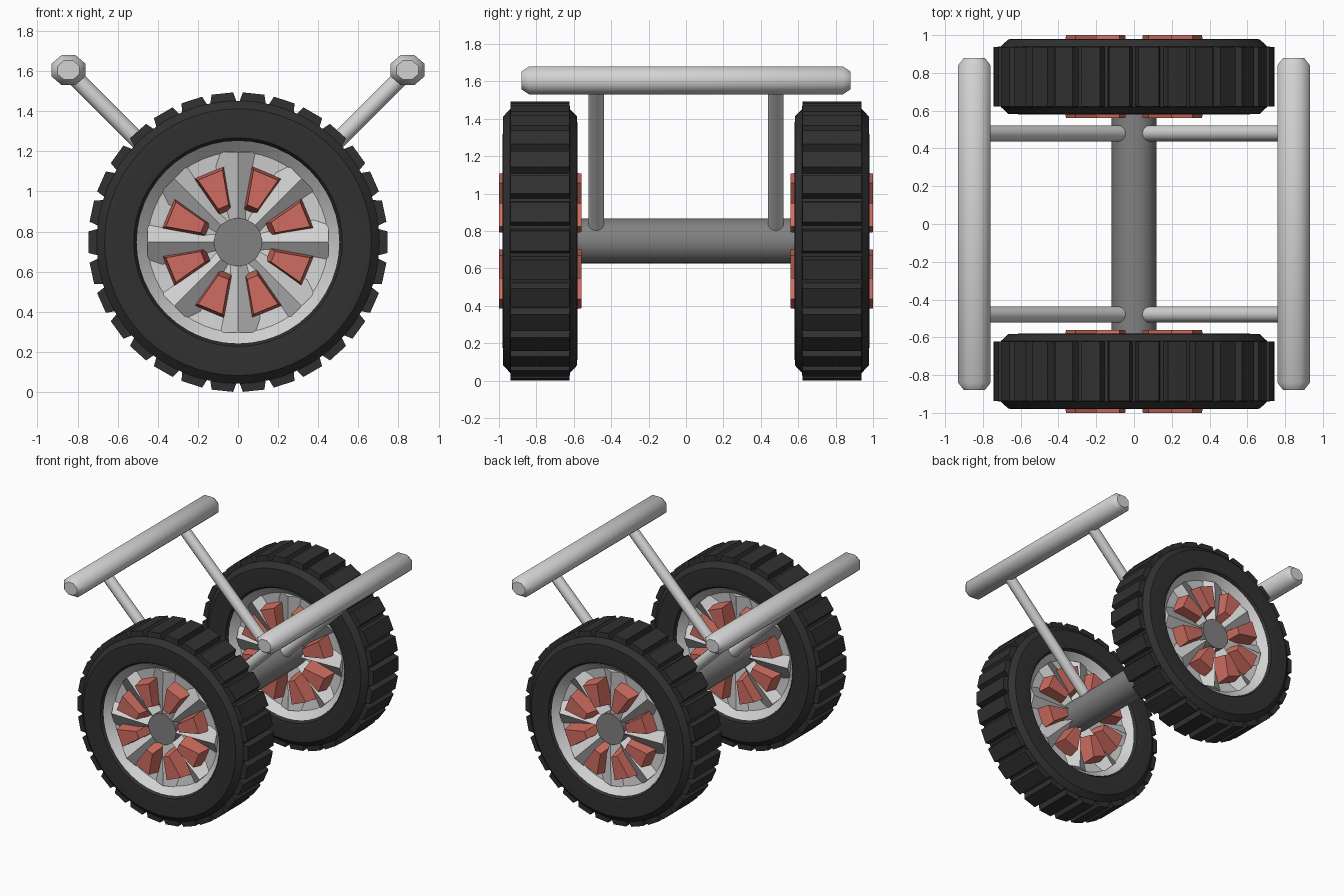
import bpy, bmesh, math
from mathutils import Vector, Matrix

if "Cube" in bpy.data.objects:
    bpy.data.objects.remove(bpy.data.objects["Cube"])

def material(name, rgb):
    m = bpy.data.materials.new(name)
    m.diffuse_color = (*rgb, 1)
    m.use_nodes = True
    m.node_tree.nodes["Principled BSDF"].inputs["Base Color"].default_value = m.diffuse_color
    return m

RUBBER = material("black rubber", (0.03, 0.03, 0.03))
LIGHT = material("light grey metal", (0.65, 0.65, 0.65))
AXLE = material("mid grey metal", (0.22, 0.22, 0.22))
RED = material("muted red", (0.62, 0.15, 0.115))
HUB_Z, WHEEL_Y = 0.747, 0.78

def finish(bm, name, mat, smooth=None):
    bmesh.ops.recalc_face_normals(bm, faces=bm.faces)
    me = bpy.data.meshes.new(name)
    bm.to_mesh(me)
    bm.free()
    me.materials.append(mat)
    ob = bpy.data.objects.new(name, me)
    bpy.context.collection.objects.link(ob)
    if smooth:
        bpy.ops.object.select_all(action='DESELECT')
        ob.select_set(True)
        bpy.context.view_layer.objects.active = ob
        bpy.ops.object.shade_smooth_by_angle(angle=math.radians(smooth))
    return ob

def loft(bm, rings, closed=False):
    """Join rings of points with quads; cap the ends unless closed."""
    vs = [[bm.verts.new(p) for p in r] for r in rings]
    n = len(vs[0])
    for i in range(len(vs) if closed else len(vs) - 1):
        a, b = vs[i], vs[(i + 1) % len(vs)]
        for j in range(n):
            k = (j + 1) % n
            bm.faces.new((a[j], a[k], b[k], b[j]))
    if not closed:
        bm.faces.new(vs[0])
        bm.faces.new(vs[-1])

def circle(r, y, n, cx=0, cz=0, sx=1, sz=1, phase=0.0):
    return [Vector((cx + sx * r * math.cos(phase + math.tau * i / n), y,
                    cz + sz * r * math.sin(phase + math.tau * i / n))) for i in range(n)]

def radial(bm, rings, count, phase, centre):
    """Repeat a loft around the y axis; its points are (along radius, y, across)."""
    for i in range(count):
        rot = Matrix.Rotation(phase + math.tau * i / count, 4, 'Y')
        loft(bm, [[rot @ Vector(p) + centre for p in r] for r in rings])

def lathe(name, profile, n, mat, y, smooth):
    bm = bmesh.new()
    loft(bm, [circle(r, y + o, n, cz=HUB_Z) for r, o in profile], closed=True)
    return finish(bm, name, mat, smooth)

for label, s in (("front", -1), ("back", 1)):
    wy = s * WHEEL_Y
    c = Vector((0, wy, HUB_Z))
    # tyre carcass with chamfered shoulders
    half = [(0.50, 0.165), (0.52, 0.195), (0.56, 0.2), (0.665, 0.198), (0.705, 0.16)]
    lathe(label + "_tyre", half + [(r, -o) for r, o in reversed(half)], 60, RUBBER, wy, 35)

    # tread lugs
    bm = bmesh.new()
    radial(bm, [[(0.69, -.16, -.068), (0.69, .16, -.068), (0.69, .16, .068), (0.69, -.16, .068)],
                [(0.745, -.157, -.054), (0.745, .157, -.054),
                 (0.745, .157, .054), (0.745, -.157, .054)]], 30, 0, c)
    finish(bm, label + "_tread", RUBBER)

    # dished rim
    half = [(0.505, 0.175), (0.45, 0.12), (0.10, 0.08)]
    lathe(label + "_rim", half + [(r, -o) for r, o in reversed(half)], 48, LIGHT, wy, 20)

    # ridged spokes and red blocks, on both faces of the wheel
    spokes, blocks = bmesh.new(), bmesh.new()
    for d in (-1, 1):
        radial(spokes, [[(0.10, d * .07, -.045), (0.10, d * .165, 0), (0.10, d * .07, .045)],
                        [(0.45, d * .10, -.14), (0.45, d * .155, 0), (0.45, d * .10, .14)]],
               8, 0, c)
        radial(blocks, [[(0.16, d * .07, -.035), (0.38, d * .07, -.085),
                         (0.38, d * .07, .085), (0.16, d * .07, .035)],
                        [(0.19, d * .22, -.028), (0.362, d * .22, -.066),
                         (0.362, d * .22, .066), (0.19, d * .22, .028)]],
               8, math.pi / 8, c)
    finish(spokes, label + "_spokes", LIGHT)
    finish(blocks, label + "_rim_blocks", RED)

# axle
bm = bmesh.new()
loft(bm, [circle(0.12, y, 32, cz=HUB_Z) for y in (-0.945, 0.945)])
finish(bm, "axle", AXLE, 40)

for side, s in (("left", -1), ("right", 1)):
    # top rail with tapered ends
    bm = bmesh.new()
    loft(bm, [circle(r, y, 8, s * 0.845, 1.605, 1, 0.86, math.pi / 8)
              for r, y in ((.06, -.88), (.093, -.84), (.093, .84), (.06, .88))])
    finish(bm, side + "_rail", LIGHT, 50)
    # sloping struts from axle to rail
    for end, y in (("front", -0.48), ("back", 0.48)):
        a, b = Vector((s * 0.07, y, 0.825)), Vector((s * 0.845, y, 1.6))
        d = b - a
        bm = bmesh.new()
        mat = Matrix.Translation((a + b) / 2) @ d.to_track_quat('Z', 'Y').to_matrix().to_4x4()
        bmesh.ops.create_cone(bm, cap_ends=True, segments=12, radius1=0.042,
                              radius2=0.042, depth=d.length, matrix=mat)
        finish(bm, f"{side}_{end}_strut", LIGHT, 40)
